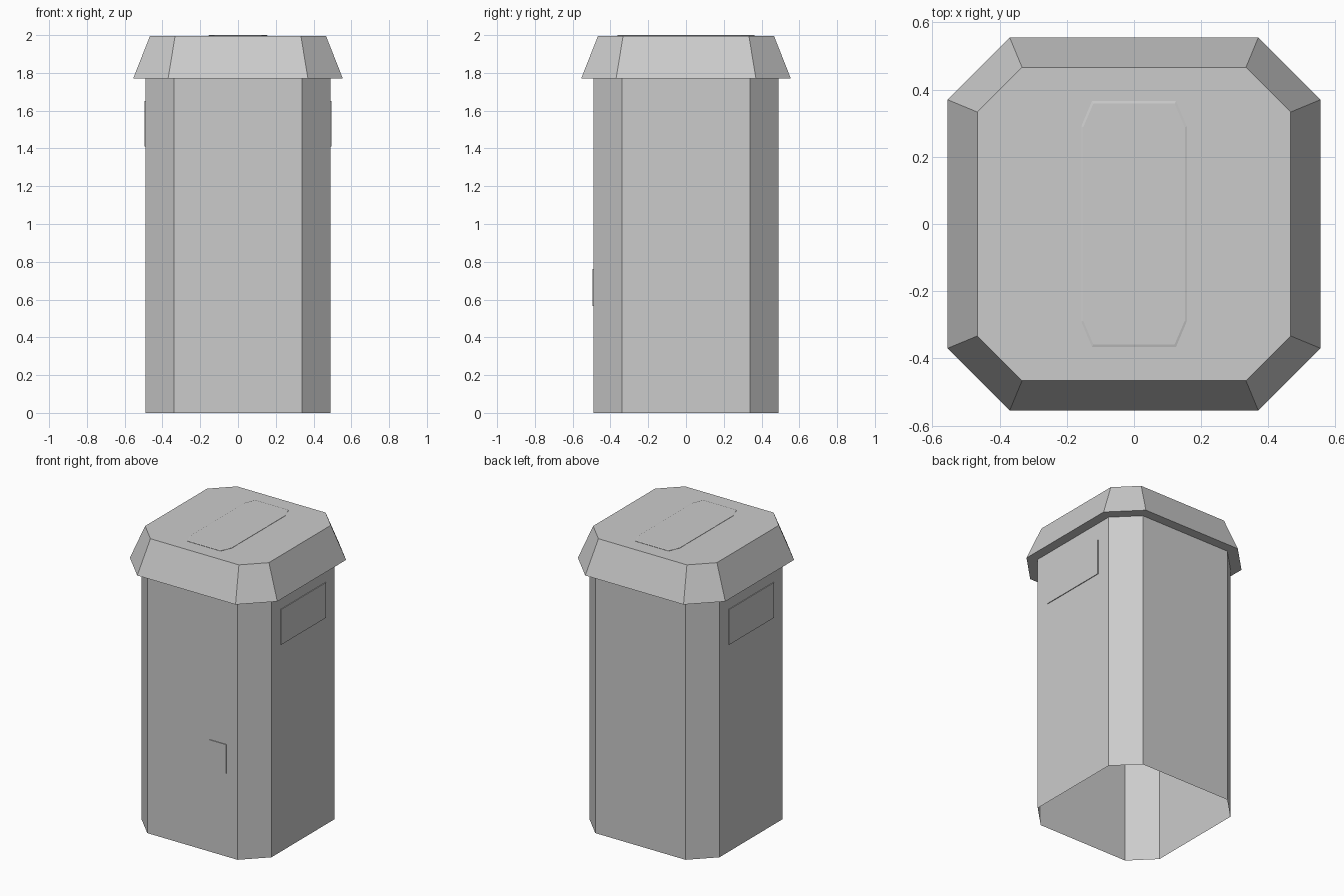
import bpy
from mathutils import Matrix, Vector
from math import radians

if "Cube" in bpy.data.objects:
    bpy.data.objects.remove(bpy.data.objects["Cube"])


def octagon(hx, hy, cx, cy, z):
    """Chamfered rectangle ring, counter-clockwise; cx, cy = flat half lengths."""
    return [(hx, -cy, z), (hx, cy, z), (cx, hy, z), (-cx, hy, z),
            (-hx, cy, z), (-hx, -cy, z), (-cx, -hy, z), (cx, -hy, z)]


def rectangle(hx, hy, z):
    return [(hx, -hy, z), (hx, hy, z), (-hx, hy, z), (-hx, -hy, z)]


def loft(name, rings, matrix=Matrix(), cap_bottom=False):
    """Join rings from bottom to top with quads and close the top."""
    n = len(rings[0])
    verts = [matrix @ Vector(v) for r in rings for v in r]
    faces = [(k * n + i, k * n + (i + 1) % n, (k + 1) * n + (i + 1) % n, (k + 1) * n + i)
             for k in range(len(rings) - 1) for i in range(n)]
    faces.append(tuple(range((len(rings) - 1) * n, len(rings) * n)))
    if cap_bottom:
        faces.append(tuple(reversed(range(n))))
    mesh = bpy.data.meshes.new(name)
    mesh.from_pydata(verts, [], faces)
    mesh.update()
    obj = bpy.data.objects.new(name, mesh)
    bpy.context.collection.objects.link(obj)
    return obj


LID_TOP = 1.996

# Hollow body, open underneath, with overhanging sloped lid
loft("bin_body_and_lid", [
    octagon(0.49, 0.49, 0.34, 0.34, 0.0),
    octagon(0.49, 0.49, 0.34, 0.34, 1.77),
    octagon(0.555, 0.555, 0.37, 0.37, 1.77),
    octagon(0.466, 0.466, 0.333, 0.333, LID_TOP),
])

# Thin raised hatch on the lid
loft("lid_hatch", [
    octagon(0.157, 0.366, 0.125, 0.29, LID_TOP - 0.002),
    octagon(0.157, 0.366, 0.125, 0.29, LID_TOP + 0.002),
    octagon(0.151, 0.358, 0.121, 0.288, 2.0),
], cap_bottom=True)

# Side flaps, one on each side
for name, sign in (("right_flap", 1), ("left_flap", -1)):
    m = (Matrix.Translation((sign * 0.49, 0, 1.53))
         @ Matrix.Rotation(radians(90 * sign), 4, 'Y'))
    loft(name, [rectangle(0.12, 0.242, -0.002), rectangle(0.12, 0.242, 0.005)],
         m, cap_bottom=True)

# Small plate on the front
m = Matrix.Translation((0.192, -0.49, 0.665)) @ Matrix.Rotation(radians(90), 4, 'X')
loft("front_plate", [rectangle(0.064, 0.098, -0.002), rectangle(0.064, 0.098, 0.005)],
     m, cap_bottom=True)
